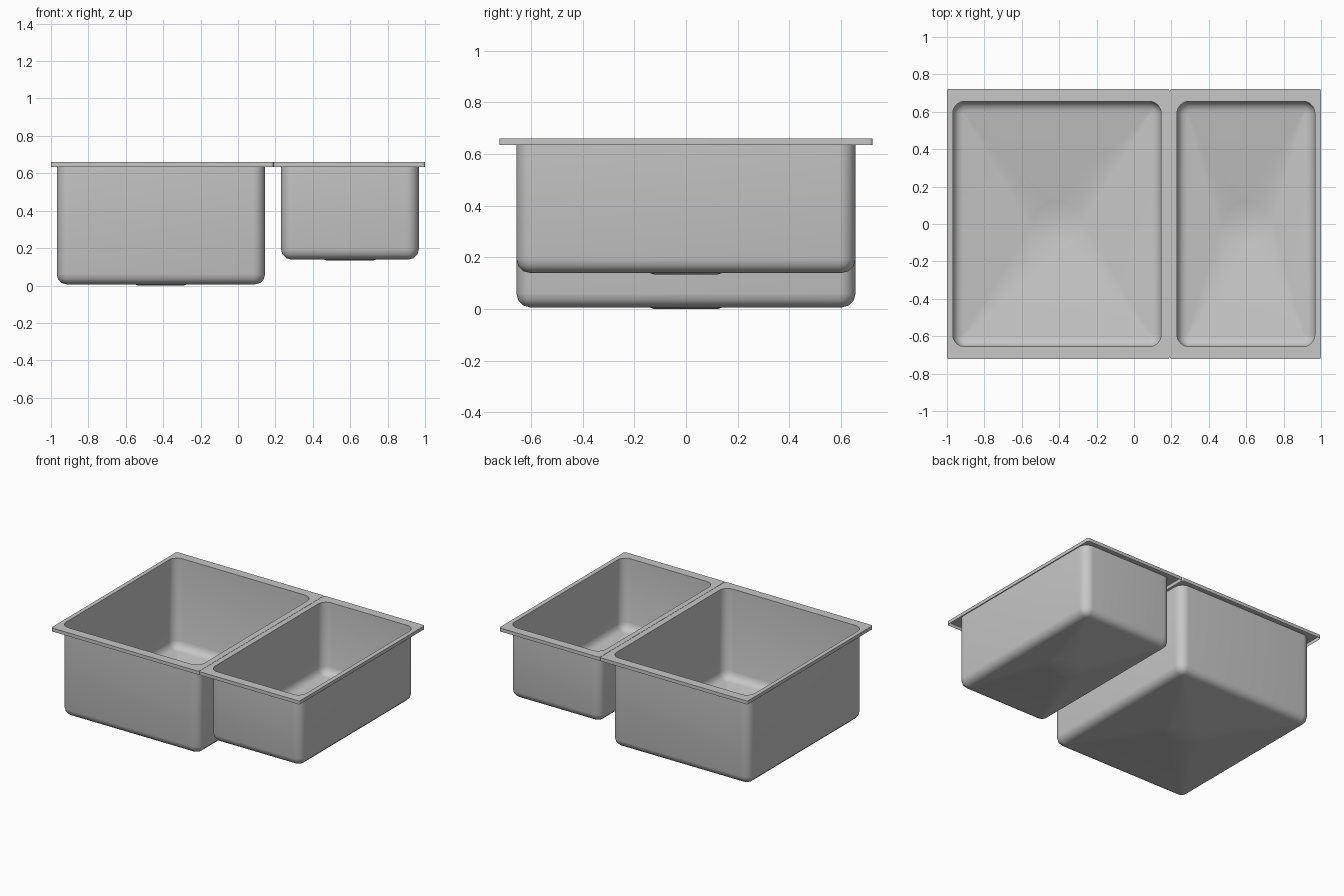
import bpy, bmesh, math

if "Cube" in bpy.data.objects:
    bpy.data.objects.remove(bpy.data.objects["Cube"])

steel = bpy.data.materials.new("brushed_steel")
steel.diffuse_color = (0.57, 0.57, 0.57, 1)
steel.use_nodes = True
steel.node_tree.nodes["Principled BSDF"].inputs["Base Color"].default_value = steel.diffuse_color

SEG = 8          # segments per rounded corner
TOP = 0.66       # height of the rim


def rounded_rect(x0, x1, y0, y1, r, z):
    """Counter-clockwise loop of points with rounded corners."""
    pts = []
    corners = [(x1 - r, y1 - r), (x0 + r, y1 - r), (x0 + r, y0 + r), (x1 - r, y0 + r)]
    for k, (cx, cy) in enumerate(corners):
        for i in range(SEG + 1):
            a = math.pi / 2 * (k + i / SEG)
            pts.append((cx + r * math.cos(a), cy + r * math.sin(a), z))
    return pts


def circle(cx, r, z):
    """Loop with the same point count as rounded_rect."""
    n = 4 * (SEG + 1)
    return [(cx + r * math.cos(2 * math.pi * (i + 0.5) / n),
             r * math.sin(2 * math.pi * (i + 0.5) / n), z) for i in range(n)]


def sink_bowl(name, rim_x, bowl_x, bottom):
    hy, rim_hy = 0.656, 0.722
    corner, fillet = 0.065, 0.055
    floor = bottom + 0.006
    drain_x = sum(bowl_x) / 2

    def section(d, z):
        return rounded_rect(bowl_x[0] + d, bowl_x[1] - d, -hy + d, hy - d, corner - d, z)

    # turned-down lip, flat rim and bowl wall
    loops = [rounded_rect(*rim_x, -rim_hy, rim_hy, 0.012, TOP - 0.025),
             rounded_rect(*rim_x, -rim_hy, rim_hy, 0.012, TOP),
             section(0, TOP)]
    # rounded foot of the wall
    for i in range(4):
        a = math.pi / 2 * i / 3
        loops.append(section(fillet * (1 - math.cos(a)), floor + fillet * (1 - math.sin(a))))
    # shallow drain recess
    loops += [circle(drain_x, 0.14, floor), circle(drain_x, 0.122, bottom)]

    bm = bmesh.new()
    rings = [[bm.verts.new(p) for p in loop] for loop in loops]
    n = len(rings[0])
    for a, b in zip(rings, rings[1:]):
        for i in range(n):
            j = (i + 1) % n
            bm.faces.new((a[i], a[j], b[j], b[i]))
    bm.faces.new(rings[-1])
    mesh = bpy.data.meshes.new(name)
    bm.to_mesh(mesh)
    bm.free()
    mesh.materials.append(steel)
    obj = bpy.data.objects.new(name, mesh)
    bpy.context.collection.objects.link(obj)
    bpy.ops.object.select_all(action='DESELECT')
    obj.select_set(True)
    bpy.context.view_layer.objects.active = obj
    bpy.ops.object.shade_smooth_by_angle(angle=math.radians(40))


sink_bowl("large_bowl", (-1.0, 0.189), (-0.969, 0.145), 0.0)
sink_bowl("small_bowl", (0.191, 1.0), (0.23, 0.967), 0.133)
